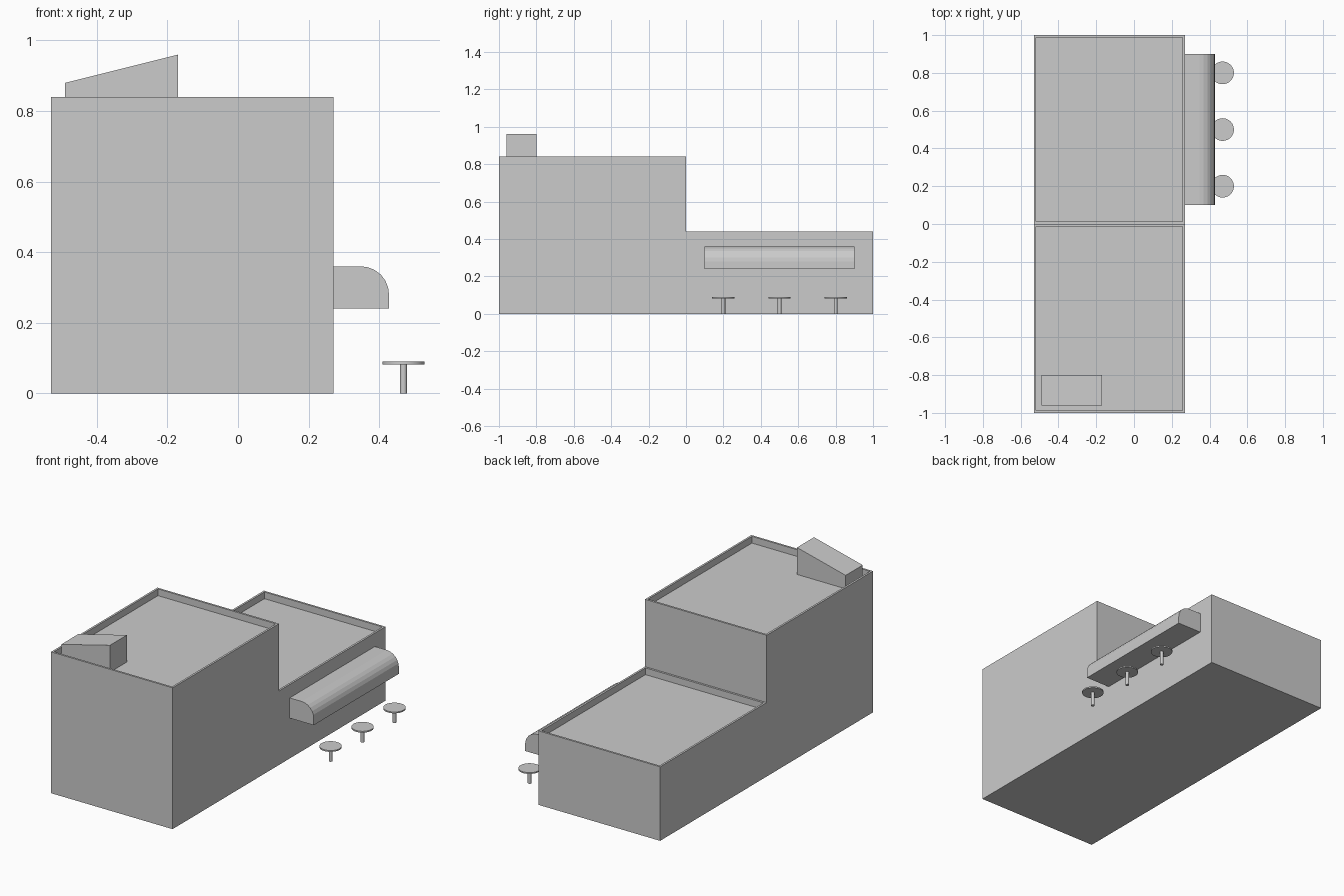
import bpy, bmesh
from math import cos, sin, radians
from mathutils import Vector

if "Cube" in bpy.data.objects:
    bpy.data.objects.remove(bpy.data.objects["Cube"])


def finish(name, bm):
    bmesh.ops.recalc_face_normals(bm, faces=bm.faces)
    mesh = bpy.data.meshes.new(name)
    bm.to_mesh(mesh)
    bm.free()
    obj = bpy.data.objects.new(name, mesh)
    bpy.context.collection.objects.link(obj)
    return obj


def extrude_profile(points, direction):
    bm = bmesh.new()
    face = bm.faces.new([bm.verts.new(p) for p in points])
    ext = bmesh.ops.extrude_face_region(bm, geom=[face], use_keep_orig=True)
    verts = [g for g in ext["geom"] if isinstance(g, bmesh.types.BMVert)]
    bmesh.ops.translate(bm, verts=verts, vec=Vector(direction))
    bmesh.ops.recalc_face_normals(bm, faces=bm.faces)
    return bm


# Stepped building: L profile along x, roofs inset and sunk behind parapets
profile = [(-1, 0), (1, 0), (1, 0.44), (0, 0.44), (0, 0.84), (-1, 0.84)]
bm = extrude_profile([(-0.53, y, z) for y, z in profile], (0.8, 0, 0))
for roof in [f for f in bm.faces if f.normal.z > 0.9]:
    bmesh.ops.inset_region(bm, faces=[roof], thickness=0.017)
    rim = list(roof.edges)
    ext = bmesh.ops.extrude_discrete_faces(bm, faces=[roof])
    inner = ext["faces"][0]
    bmesh.ops.translate(bm, verts=inner.verts, vec=(0, 0, -0.04))
bmesh.ops.remove_doubles(bm, verts=bm.verts, dist=1e-5)
finish("building", bm)

# Sloped rooftop hatch standing on the sunken roof
hatch = [(-0.49, 0.80), (-0.17, 0.80), (-0.17, 0.96), (-0.49, 0.88)]
finish("roof_hatch", extrude_profile([(x, -0.96, z) for x, z in hatch], (0, 0.16, 0)))

# Awning with a rounded outer edge
arc = [(0.348 + 0.08 * cos(radians(a)), 0.28 + 0.08 * sin(radians(a)))
       for a in range(0, 91, 15)]
awning = [(0.27, 0.24), (0.428, 0.24)] + arc + [(0.27, 0.36)]
finish("awning", extrude_profile([(x, 0.1, z) for x, z in awning], (0, 0.8, 0)))


# Stools in front of the counter
def cylinder(name, x, y, z0, z1, radius, sides):
    bpy.ops.mesh.primitive_cylinder_add(vertices=sides, radius=radius, depth=z1 - z0,
                                        location=(x, y, (z0 + z1) / 2))
    bpy.context.object.name = name
    bpy.ops.object.shade_smooth_by_angle()


for i, y in enumerate((0.2, 0.5, 0.8), 1):
    cylinder(f"stool_post_{i}", 0.469, y, 0, 0.083, 0.01, 16)
    cylinder(f"stool_seat_{i}", 0.469, y, 0.082, 0.09, 0.06, 32)
